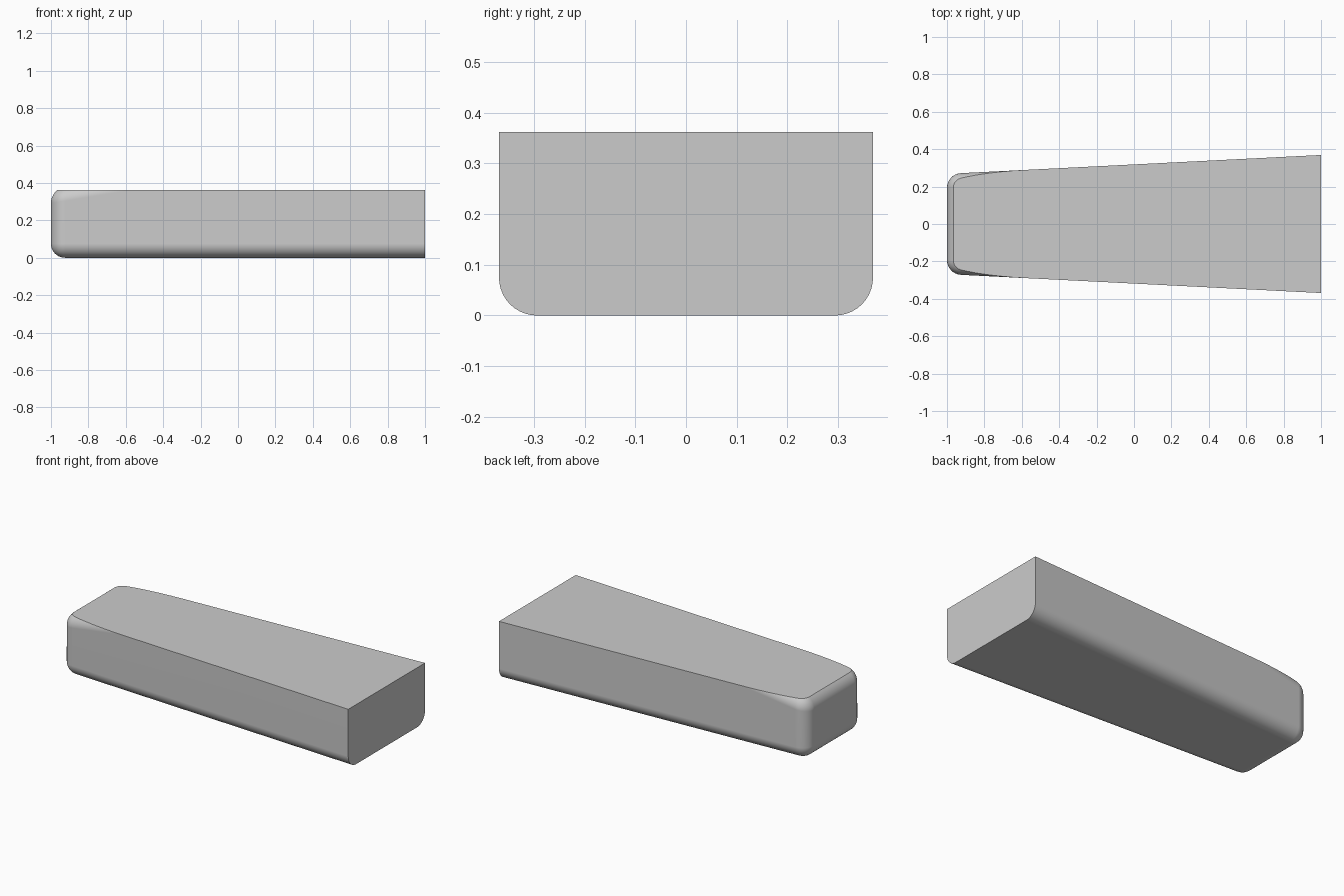
import bpy, bmesh, math

old = bpy.data.objects.get("Cube")
if old:
    bpy.data.objects.remove(old, do_unlink=True)

HEIGHT, RADIUS = 0.362, 0.075
NARROW, TAPER = 0.268, 0.0505      # half width at the narrow end, growth along x
NOSE_TOP, SLOPE = 0.368, 0.165     # oversized sloping top, trimmed flat below
OVERSHOOT = 1.3                    # length before the wide end is trimmed

grey = bpy.data.materials.new("plain grey")
grey.use_nodes = True
colour = (0.6, 0.6, 0.6, 1)
grey.diffuse_color = colour
grey.node_tree.nodes["Principled BSDF"].inputs["Base Color"].default_value = colour

# Tapered block with a top that climbs towards the wide end
bm = bmesh.new()
bmesh.ops.create_cube(bm, size=2)
for v in bm.verts:
    x = -1 if v.co.x < 0 else OVERSHOOT
    half = NARROW + TAPER * (x + 1)
    z = NOSE_TOP + SLOPE * (x + 1) if v.co.z > 0 else 0
    v.co = (x, math.copysign(half, v.co.y), z)

# Round every edge that belongs to the finished body
edges = [e for e in bm.edges if any(v.co.x < 0 for v in e.verts)]
bmesh.ops.bevel(bm, geom=edges, offset=RADIUS, offset_type='OFFSET',
                segments=10, profile=0.5, affect='EDGES', clamp_overlap=False)


def trim(point, normal):
    """Cut away everything beyond a plane and cap the opening."""
    bmesh.ops.bisect_plane(bm, geom=bm.verts[:] + bm.edges[:] + bm.faces[:],
                           dist=1e-5, plane_co=point, plane_no=normal,
                           clear_outer=True)
    rim = [e for e in bm.edges if e.is_boundary]
    bmesh.ops.holes_fill(bm, edges=rim, sides=0)


# Square wide end and flat top
trim((1, 0, 0), (1, 0, 0))
trim((0, 0, HEIGHT), (0, 0, 1))
bmesh.ops.recalc_face_normals(bm, faces=bm.faces[:])

mesh = bpy.data.meshes.new("tapered_body")
bm.to_mesh(mesh)
bm.free()
mesh.materials.append(grey)
body = bpy.data.objects.new("tapered_body", mesh)
bpy.context.collection.objects.link(body)

# Smooth rounds, crisp trimmed edges, flat large faces
bpy.ops.object.select_all(action='DESELECT')
body.select_set(True)
bpy.context.view_layer.objects.active = body
bpy.ops.object.shade_smooth_by_angle(angle=math.radians(25))
weighted = body.modifiers.new("flat faces", 'WEIGHTED_NORMAL')
weighted.keep_sharp = True
